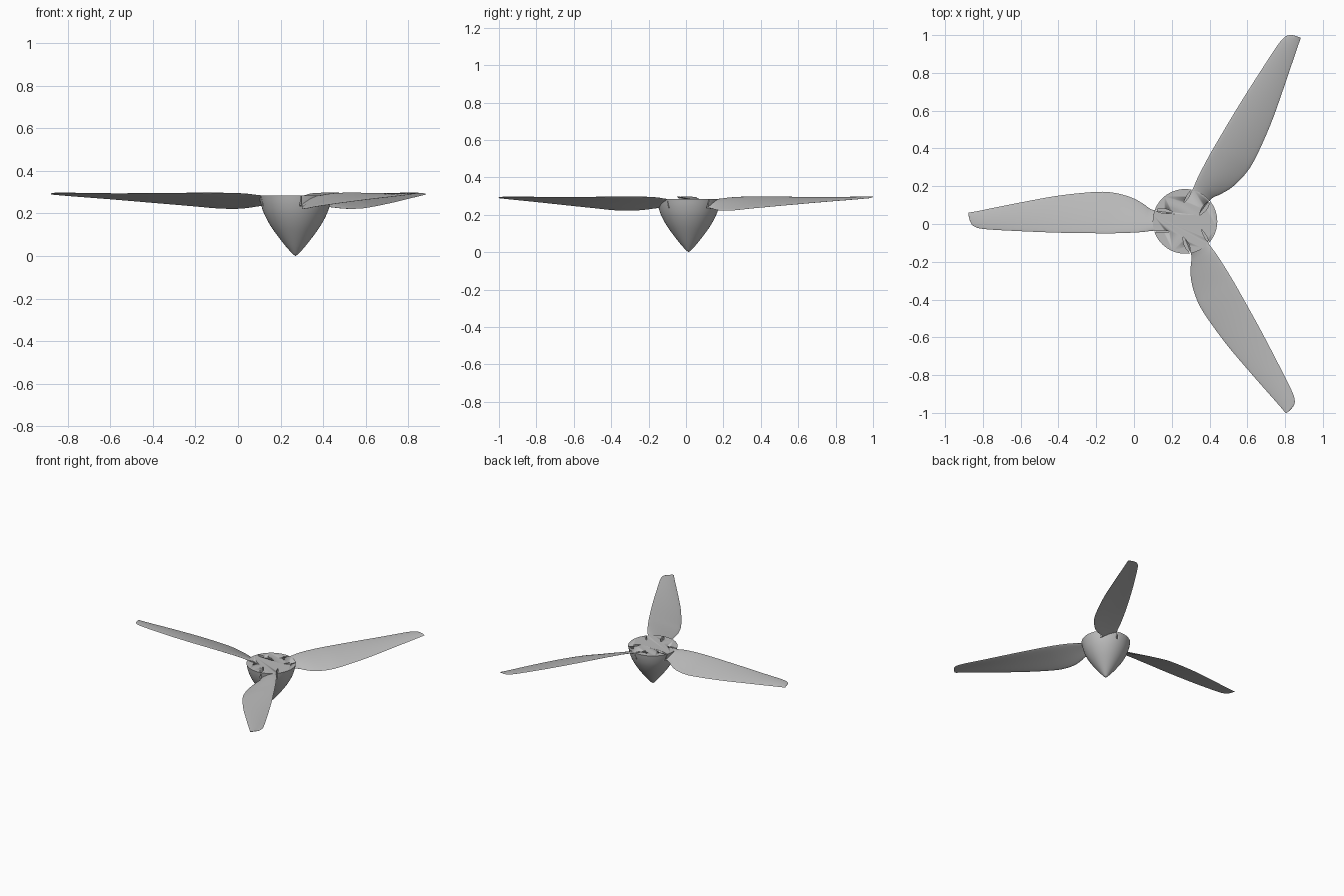
import bpy, bmesh, math
from mathutils import Matrix, Vector

cube = bpy.data.objects.get("Cube")
if cube:
    bpy.data.objects.remove(cube)

HUB = Vector((0.27, 0.014, 0))
grey = bpy.data.materials.new("light grey")
grey.use_nodes = True
grey.diffuse_color = (0.5, 0.5, 0.5, 1)
grey.node_tree.nodes["Principled BSDF"].inputs["Base Color"].default_value = (0.5, 0.5, 0.5, 1)


def make(name, bm, angle=40):
    bmesh.ops.recalc_face_normals(bm, faces=bm.faces)
    mesh = bpy.data.meshes.new(name)
    bm.to_mesh(mesh)
    bm.free()
    mesh.materials.append(grey)
    obj = bpy.data.objects.new(name, mesh)
    bpy.context.collection.objects.link(obj)
    bpy.ops.object.select_all(action="DESELECT")
    obj.select_set(True)
    bpy.context.view_layer.objects.active = obj
    bpy.ops.object.shade_smooth_by_angle(angle=math.radians(angle))
    return obj


def spline(a, b, c, d, t):
    """Catmull-Rom step between b and c."""
    return [0.5 * (2 * q + (r - p) * t + (2 * p - 5 * q + 4 * r - s) * t * t
                   + (3 * q - p - 3 * r + s) * t ** 3) for p, q, r, s in zip(a, b, c, d)]


def smooth(points, steps):
    pts = [points[0]] + points + [points[-1]]
    out = [spline(*pts[i:i + 4], k / steps) for i in range(len(points) - 1) for k in range(steps)]
    return out + [points[-1]]


def loft(bm, rings):
    loops = [[bm.verts.new(p) for p in ring] for ring in rings]
    for a, b in zip(loops, loops[1:]):
        for i in range(len(a)):
            j = (i + 1) % len(a)
            bm.faces.new((a[i], a[j], b[j], b[i]))
    return loops


# Spinner: pointed bowl with a flat back plate
profile = smooth([(0.012, 0.008), (0.045, 0.045), (0.088, 0.1), (0.122, 0.15),
                  (0.148, 0.2), (0.163, 0.245), (0.171, 0.285)], 4)
bm = bmesh.new()
SIDES = 64
loops = loft(bm, [[(r * math.cos(2 * math.pi * k / SIDES), r * math.sin(2 * math.pi * k / SIDES), z)
                   for k in range(SIDES)] for r, z in profile])
bm.faces.new(loops[-1])
nose = bm.verts.new((0, 0, 0))
for k in range(SIDES):
    bm.faces.new((nose, loops[0][k], loops[0][(k + 1) % SIDES]))
spinner = make("spinner", bm)
spinner.location = HUB

# Slots on both sides of each blade root: start, end, half width
bm = bmesh.new()
for turn in range(3):
    for x0, y0, x1, y1, w in ((-0.065, 0.05, -0.162, 0.06, 0.012),
                              (-0.08, -0.054, -0.165, -0.053, 0.006)):
        start, end = Vector((x0, y0, 0)), Vector((x1, y1, 0))
        side = (end - start).normalized().cross(Vector((0, 0, 1))) * w
        outline = []
        for sign in (1, -1):
            for k in range(8):
                t = k / 8 if sign > 0 else 1 - k / 8
                outline.append(start.lerp(end, t) + side * sign * math.sin(math.pi * t))
        spin = Matrix.Rotation(turn * math.tau / 3, 3, "Z")
        rings = [[spin @ (p + Vector((0, 0, z))) for p in outline] for z in (0.235, 0.32)]
        ends = loft(bm, rings)
        bm.faces.new(ends[0])
        bm.faces.new(ends[1])
cutter = make("slot_cutter", bm)
cutter.location = HUB
cutter.hide_render = True
cutter.hide_viewport = True
cut = spinner.modifiers.new("slots", "BOOLEAN")
cut.operation = "DIFFERENCE"
cut.solver = "EXACT"
cut.object = cutter

# Blade stations: radius, high edge y, low edge y, high z, low z, thickness
stations = smooth([
    (0.075, -0.045, 0.045, 0.274, 0.245, 0.016),
    (0.17, -0.05, 0.06, 0.284, 0.235, 0.016),
    (0.22, -0.056, 0.092, 0.291, 0.227, 0.015),
    (0.28, -0.06, 0.125, 0.295, 0.222, 0.014),
    (0.37, -0.063, 0.15, 0.297, 0.224, 0.012),
    (0.47, -0.063, 0.156, 0.297, 0.233, 0.011),
    (0.67, -0.06, 0.136, 0.295, 0.25, 0.009),
    (0.87, -0.052, 0.1, 0.294, 0.267, 0.008),
    (1.05, -0.042, 0.064, 0.296, 0.281, 0.007),
    (1.11, -0.03, 0.052, 0.296, 0.286, 0.006),
    (1.135, -0.006, 0.048, 0.295, 0.288, 0.005),
    (1.147, 0.034, 0.045, 0.293, 0.29, 0.003)], 4)
CHORD = 12


def section(r, y_high, y_low, z_high, z_low, thick):
    ring = []
    for k in range(2 * CHORD):
        a = math.pi * k / CHORD
        t = 0.5 - 0.5 * math.cos(a)
        half = 0.5 * thick * math.sin(a)
        camber = 0.4 * thick * math.sin(math.pi * t)
        ring.append((-r, y_high + (y_low - y_high) * t,
                     z_high + (z_low - z_high) * t + camber + half))
    return ring


for turn, name in enumerate(("right_blade", "front_blade", "back_blade")):
    bm = bmesh.new()
    ends = loft(bm, [section(*s) for s in stations])
    bm.faces.new(ends[0])
    bm.faces.new(ends[-1])
    blade = make(name, bm, 60)
    blade.location = HUB
    blade.rotation_euler.z = turn * math.tau / 3
